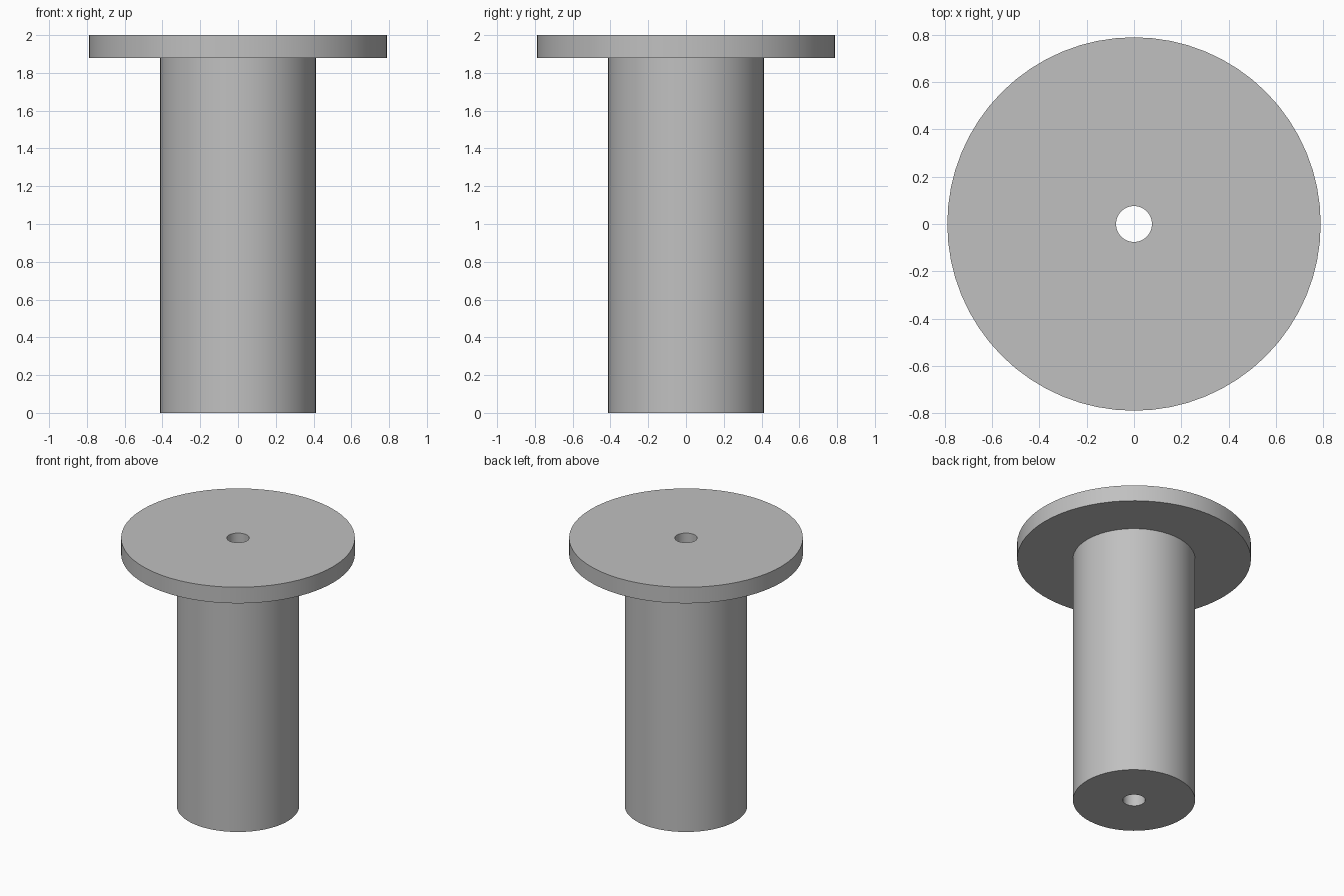
import bpy
import bmesh
import math
from mathutils import Matrix, Vector

cube = bpy.data.objects.get("Cube")
if cube:
    bpy.data.objects.remove(cube, do_unlink=True)

SIDES = 64
HOLE_R, SHAFT_R, FLANGE_R = 0.076, 0.413, 0.79
SHOULDER_Z, TOP_Z = 1.88, 2.0

# Plain grey material
grey = bpy.data.materials.new("plain_grey")
grey.use_nodes = True
colour = (0.53, 0.53, 0.53, 1)
grey.diffuse_color = colour
grey.node_tree.nodes["Principled BSDF"].inputs["Base Color"].default_value = colour


def lathe(name, profile, material):
    """Revolve a closed (radius, height) profile around the z axis."""
    bm = bmesh.new()
    verts = [bm.verts.new((r, 0, z)) for r, z in profile]
    edges = [bm.edges.new((a, b)) for a, b in zip(verts, verts[1:] + verts[:1])]
    bmesh.ops.spin(bm, geom=verts + edges, cent=(0, 0, 0), axis=(0, 0, 1),
                   angle=math.tau, steps=SIDES, use_merge=True)
    bmesh.ops.remove_doubles(bm, verts=bm.verts, dist=0.0001)
    bmesh.ops.recalc_face_normals(bm, faces=bm.faces)
    mesh = bpy.data.meshes.new(name)
    bm.to_mesh(mesh)
    bm.free()
    mesh.materials.append(material)
    obj = bpy.data.objects.new(name, mesh)
    bpy.context.collection.objects.link(obj)
    bpy.ops.object.select_all(action='DESELECT')
    obj.select_set(True)
    bpy.context.view_layer.objects.active = obj
    bpy.ops.object.shade_smooth_by_angle(angle=math.radians(30))
    return obj


# Shaft, top flange and the bore running right through
lathe("flanged_bushing", [
    (HOLE_R, 0), (SHAFT_R, 0), (SHAFT_R, SHOULDER_Z),
    (FLANGE_R, SHOULDER_Z), (FLANGE_R, TOP_Z), (HOLE_R, TOP_Z),
], grey)
